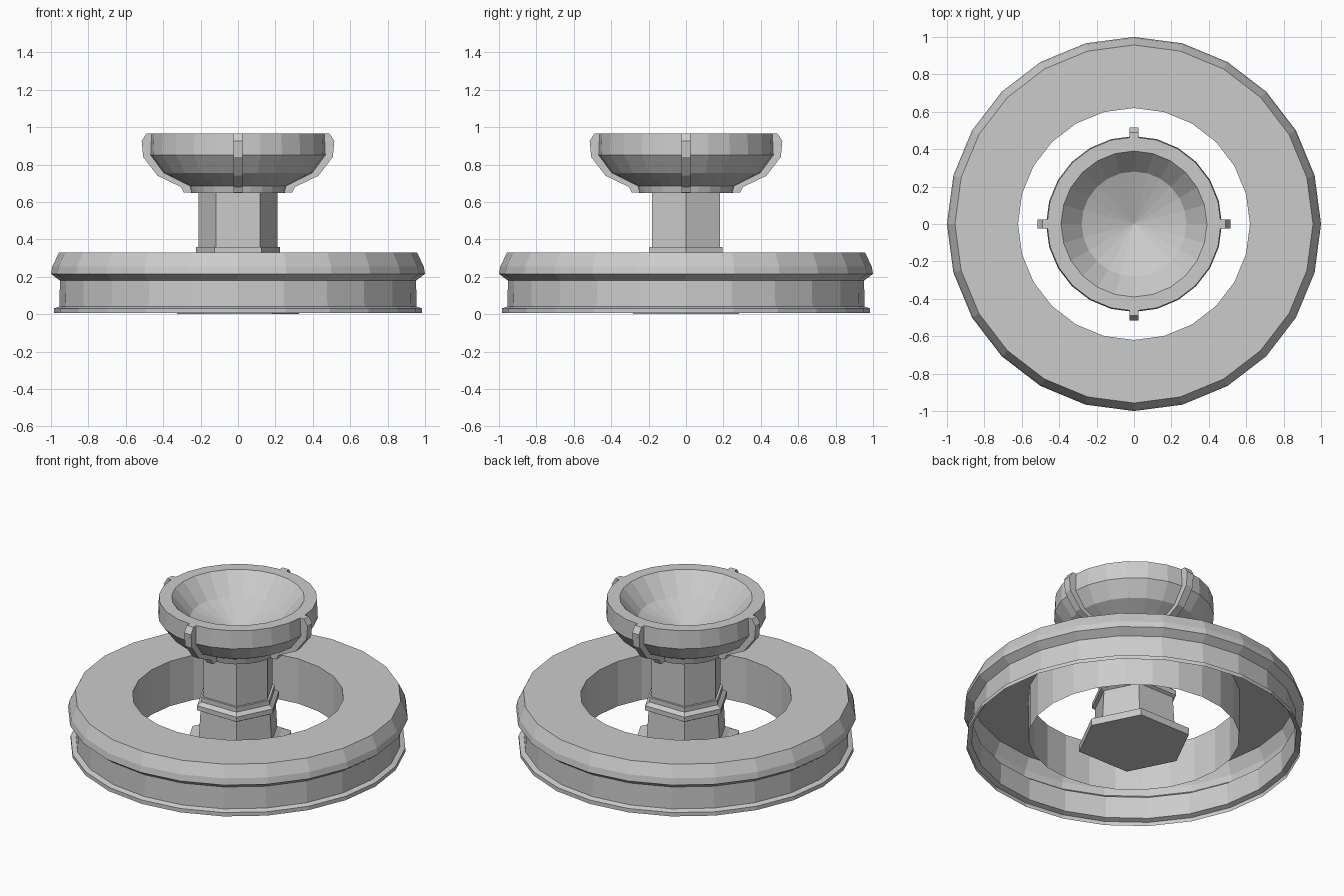
import bpy, bmesh
from math import cos, sin, pi, tau

if "Cube" in bpy.data.objects:
    bpy.data.objects.remove(bpy.data.objects["Cube"])


def finish(name, bm):
    bmesh.ops.remove_doubles(bm, verts=bm.verts, dist=1e-5)
    bmesh.ops.recalc_face_normals(bm, faces=bm.faces)
    mesh = bpy.data.meshes.new(name)
    bm.to_mesh(mesh)
    bm.free()
    ob = bpy.data.objects.new(name, mesh)
    bpy.context.collection.objects.link(ob)
    return ob


def lathe(name, profile, outline):
    """Sweep (radius, z) points round a unit outline."""
    bm = bmesh.new()
    rows = []
    for r, z in profile:
        if r == 0:
            rows.append([bm.verts.new((0, 0, z))] * len(outline))
        else:
            rows.append([bm.verts.new((r * x, r * y, z)) for x, y in outline])
    n = len(outline)
    for a, b in zip(rows, rows[1:]):
        for i in range(n):
            j = (i + 1) % n
            quad = list(dict.fromkeys([a[i], a[j], b[j], b[i]]))
            bm.faces.new(quad)
    return finish(name, bm)


circle = [(cos(tau * i / 24), sin(tau * i / 24)) for i in range(24)]
hexagon = [(1, 0), (.56, .87), (-.56, .87), (-1, 0), (-.56, -.87), (.56, -.87)]

# Basin ring: thin shell, open underneath
lathe("basin_ring", [(.985, .005), (.985, .03), (.955, .04), (.952, .18),
                     (1, .215), (.993, .255), (.957, .33),
                     (.62, .33), (.62, .04)], circle)

# Six-sided stepped pedestal
lathe("pedestal", [(0, 0), (.325, 0), (.325, .045), (.27, .07), (.24, .09),
                   (.23, .27), (.25, .28), (.25, .31), (.225, .33),
                   (.225, .36), (.21, .36), (.21, .66), (0, .66)], hexagon)

# Upper bowl with hollow
lathe("upper_bowl", [(0, .648), (.25, .648), (.26, .685), (.40, .755),
                     (.47, .85), (.465, .965), (.39, .965),
                     (.28, .84), (0, .73)], circle)

# Four ribs on the bowl
rib = [(.23, .65), (.29, .65), (.305, .685), (.505, .785), (.515, .925),
       (.49, .965), (.45, .965), (.45, .85), (.38, .76), (.24, .69)]
# follow the bowl's curve on the outer edge
rib[2:4] = [(.305, .68), (.43, .74), (.507, .84)]
for k in range(4):
    c, s = cos(k * pi / 2), sin(k * pi / 2)
    bm = bmesh.new()
    sides = [[bm.verts.new((r * c - t * s, r * s + t * c, z)) for r, z in rib]
             for t in (-.024, .024)]
    bm.faces.new(sides[0])
    bm.faces.new(sides[1][::-1])
    for i in range(len(rib)):
        j = (i + 1) % len(rib)
        bm.faces.new((sides[0][i], sides[0][j], sides[1][j], sides[1][i]))
    finish(f"bowl_rib_{k + 1}", bm)
